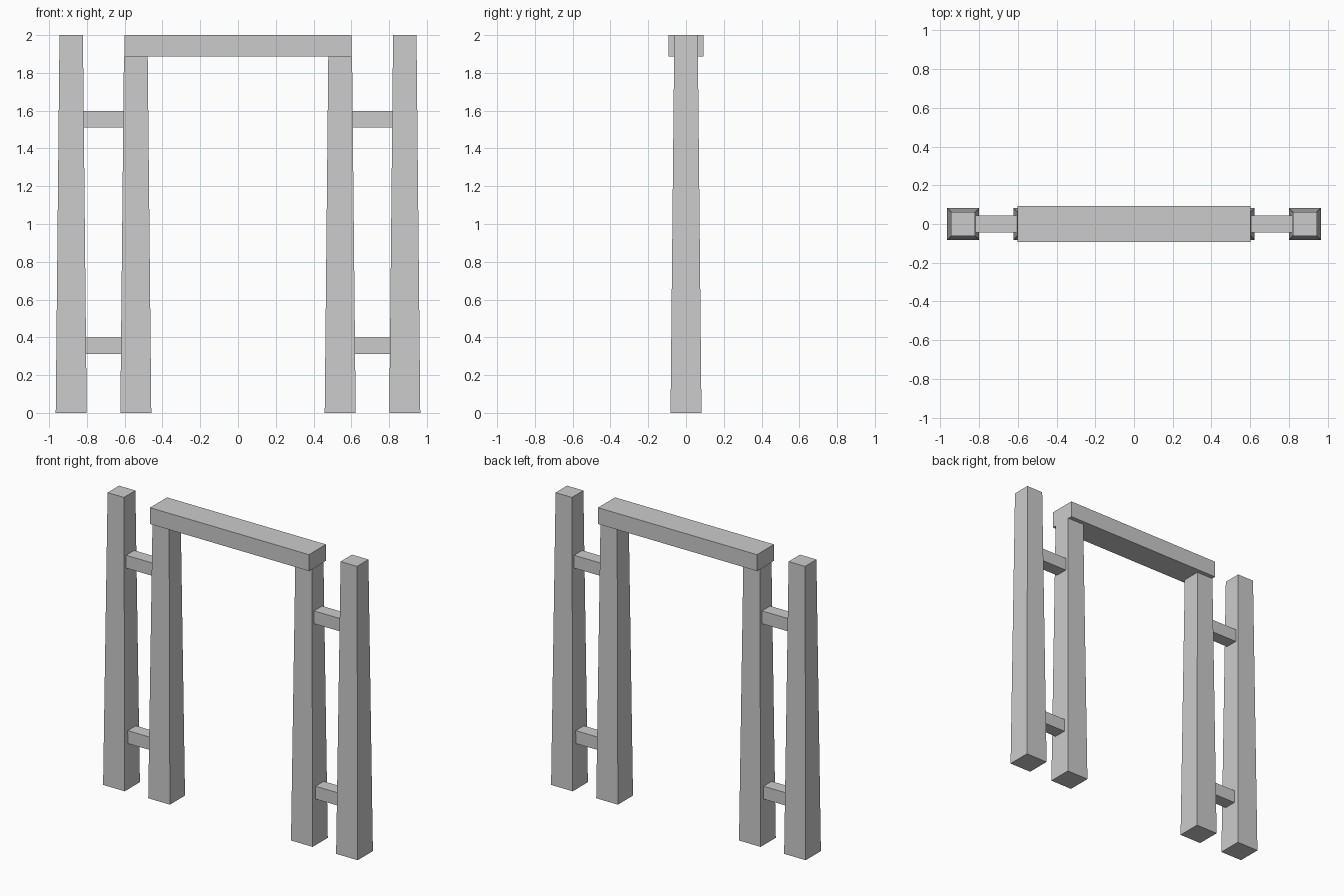
import bpy
import bmesh

if "Cube" in bpy.data.objects:
    bpy.data.objects.remove(bpy.data.objects["Cube"])


def tapered_box(name, centre, bottom, top, height):
    """Box standing on centre, with half sizes (x, y) at bottom and top."""
    bm = bmesh.new()
    bmesh.ops.create_cube(bm, size=2)
    for v in bm.verts:
        hx, hy = top if v.co.z > 0 else bottom
        v.co = (centre[0] + v.co.x * hx,
                centre[1] + v.co.y * hy,
                centre[2] + (height if v.co.z > 0 else 0))
    mesh = bpy.data.meshes.new(name)
    bm.to_mesh(mesh)
    bm.free()
    obj = bpy.data.objects.new(name, mesh)
    bpy.context.collection.objects.link(obj)
    return obj


# Top crossbeam over the opening
tapered_box("crossbeam", (0, 0, 1.888), (0.602, 0.092), (0.602, 0.092), 0.112)

for side, s in (("left", -1), ("right", 1)):
    # Tapered posts; the inner ones carry the crossbeam
    tapered_box(f"{side}_outer_post", (s * 0.883, 0, 0),
                (0.082, 0.082), (0.062, 0.062), 2.0)
    tapered_box(f"{side}_inner_post", (s * 0.541, 0, 0),
                (0.082, 0.082), (0.063, 0.063), 1.888)
    # Short rungs tying each pair of posts together
    for level, z in (("lower", 0.312), ("upper", 1.51)):
        tapered_box(f"{side}_{level}_rung", (s * 0.712, 0, z),
                    (0.111, 0.044), (0.111, 0.044), 0.088)
